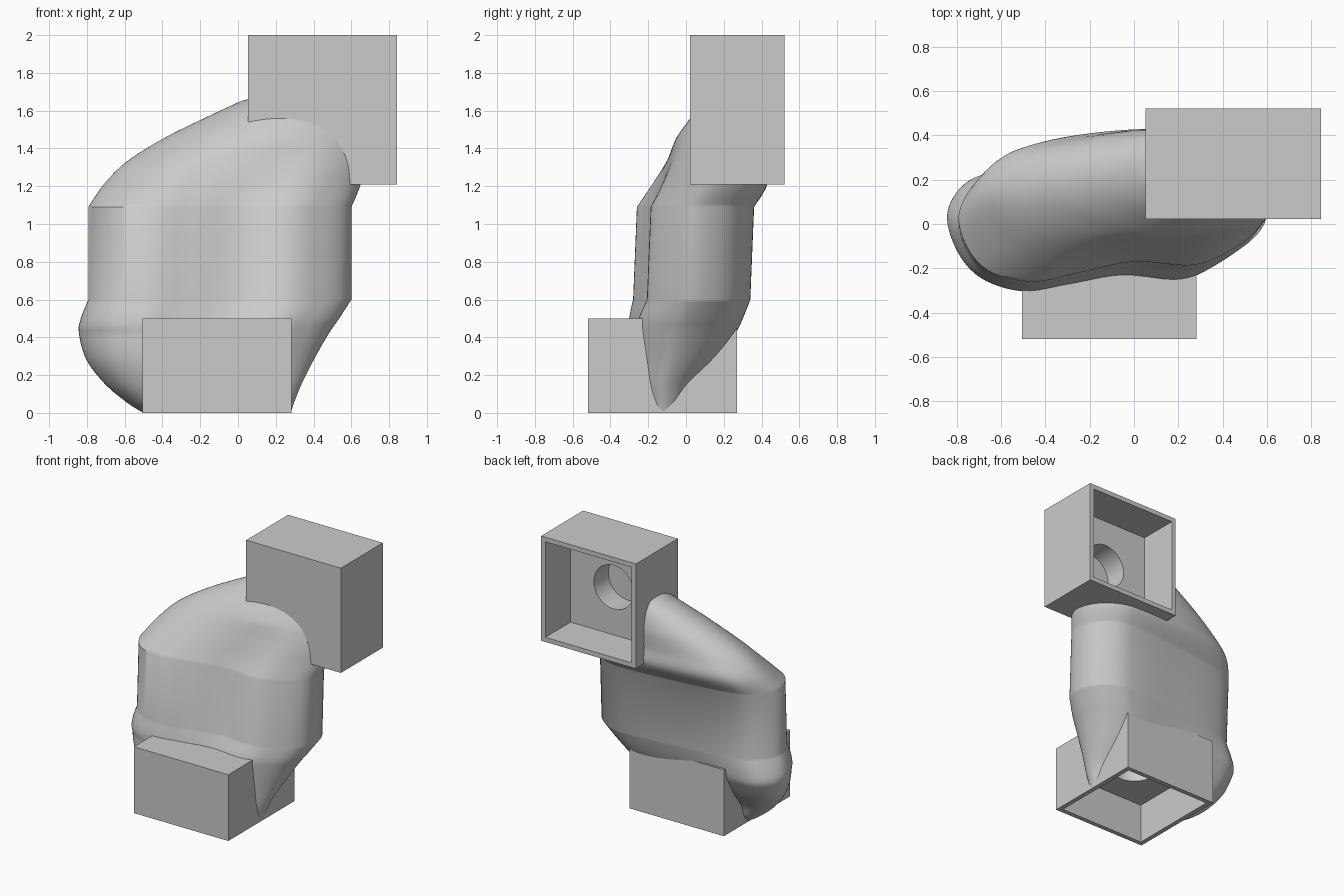
import bpy, bmesh, math
from mathutils import Vector

cube = bpy.data.objects.get("Cube")
if cube:
    bpy.data.objects.remove(cube)

grey = bpy.data.materials.new("plain grey")
grey.use_nodes = True
grey.diffuse_color = (0.6, 0.6, 0.6, 1)
grey.node_tree.nodes["Principled BSDF"].inputs["Base Color"].default_value = grey.diffuse_color


def make(name, bm):
    bmesh.ops.recalc_face_normals(bm, faces=bm.faces)
    mesh = bpy.data.meshes.new(name)
    bm.to_mesh(mesh)
    bm.free()
    mesh.materials.append(grey)
    obj = bpy.data.objects.new(name, mesh)
    bpy.context.collection.objects.link(obj)
    return obj


def box(name, low, high):
    bm = bmesh.new()
    bmesh.ops.create_cube(bm, size=1)
    for v in bm.verts:
        v.co = [a + (c + 0.5) * (b - a) for a, b, c in zip(low, high, v.co)]
    return make(name, bm)


def cylinder(name, centre, radius, depth, tilt=0):
    bm = bmesh.new()
    bmesh.ops.create_cone(bm, cap_ends=True, segments=48, radius1=radius,
                          radius2=radius, depth=depth)
    obj = make(name, bm)
    obj.location = centre
    obj.rotation_euler.x = tilt
    return obj


def spline(points, steps, closed=False):
    """Smooth curve through points of any dimension."""
    pts = [Vector(p) for p in points]
    n = len(pts)
    get = (lambda i: pts[i % n]) if closed else (lambda i: pts[max(0, min(n - 1, i))])
    out = []
    for i in range(n if closed else n - 1):
        a, b, c, d = (get(i + k) for k in (-1, 0, 1, 2))
        for s in range(steps):
            t = s / steps
            out.append(b + (c - a) * (t / 2) + (a * 2 - b * 5 + c * 4 - d) * (t * t / 2)
                       + (b * 3 - a - c * 3 + d) * (t ** 3 / 2))
    return out if closed else out + [pts[-1]]


# Kidney-shaped cross-section of the duct, and an oval for its upper end
outline = spline([(-.79, .05), (-.75, -.11), (-.64, -.22), (-.45, -.26), (-.25, -.22),
                  (0, -.17), (.27, -.185), (.45, -.11), (.57, -.01), (.6, .1), (.55, .24),
                  (.42, .34), (.25, .36), (-.1, .33), (-.5, .28), (-.69, .21)], 6, True)
middle = Vector((.5, .5))
kidney = [Vector(((p.x + .79) / 1.39, (p.y + .26) / .62)) for p in outline]
oval = [middle + (p - middle).normalized() / 2 for p in kidney]

# Levels: height, left, right, front, back
lower = [(0, -.5, .28, -.25, -.02), (.05, -.58, .295, -.28, .01), (.15, -.7, .335, -.31, .06),
         (.28, -.8, .4, -.335, .17), (.42, -.84, .48, -.34, .26), (.5, -.83, .535, -.325, .3),
         (.6, -.79, .6, -.28, .34)]
upper = [(1.09, -.79, .6, -.26, .36), (1.21, -.71, .65, -.19, .44), (1.33, -.59, .67, -.12, .43),
         (1.45, -.4, .66, -.055, .43), (1.55, -.2, .64, .015, .43), (1.62, -.05, .6, .07, .43),
         (1.66, .05, .5, .13, .42), (1.69, .25, .45, .2, .36)]


def section(z, x0, x1, y0, y1):
    """Ring of points; turns oval upwards, and its left end swings back low down."""
    blend = max(0, min(1, (z - 1.09) / .36))
    swing = .1 * max(0, min(1, (.6 - z) / .18))
    for k, o in zip(kidney, oval):
        u, v = k.lerp(o, blend)
        yield x0 + u * (x1 - x0), y0 + v * (y1 - y0) + swing * (1 - u) ** 3, z


bm = bmesh.new()
rings = [[bm.verts.new(p) for p in section(*level)]
         for level in spline(lower, 5) + spline(upper, 5)]
for a, b in zip(rings, rings[1:]):
    for i in range(len(a)):
        j = (i + 1) % len(a)
        bm.faces.new((a[i], a[j], b[j], b[i]))
bm.faces.new(rings[0])
bm.faces.new(rings[-1])
duct = make("duct_body", bm)

# Socket boxes at both ends
lower_box = box("lower_socket", (-.505, -.52, 0), (.283, .27, .5))
upper_box = box("upper_socket", (.053, .022, 1.21), (.843, .522, 2))

# Pockets and round bores
lower_cuts = [box("lower_pocket", (-.47, -.485, -.1), (.248, .235, .3)),
              cylinder("lower_bore", (-.11, -.125, .36), .165, .2)]
upper_cuts = [box("upper_pocket", (.088, .222, 1.245), (.808, .622, 1.965)),
              cylinder("upper_bore", (.448, .15, 1.605), .165, .2, math.pi / 2)]

for obj, cutters in ((duct, lower_cuts + upper_cuts), (lower_box, lower_cuts),
                     (upper_box, upper_cuts)):
    for cutter in cutters:
        mod = obj.modifiers.new(cutter.name, "BOOLEAN")
        mod.operation = "DIFFERENCE"
        mod.solver = "EXACT"
        mod.object = cutter

# Apply the cuts and remove the cutters
bpy.context.view_layer.update()
graph = bpy.context.evaluated_depsgraph_get()
parts = (duct, lower_box, upper_box)
cut_meshes = [bpy.data.meshes.new_from_object(o.evaluated_get(graph)) for o in parts]
for obj, mesh in zip(parts, cut_meshes):
    obj.modifiers.clear()
    obj.data = mesh
for cutter in lower_cuts + upper_cuts:
    bpy.data.objects.remove(cutter)

bpy.ops.object.select_all(action="DESELECT")
for obj in parts:
    obj.select_set(True)
bpy.context.view_layer.objects.active = duct
bpy.ops.object.shade_smooth_by_angle(angle=math.radians(40))
